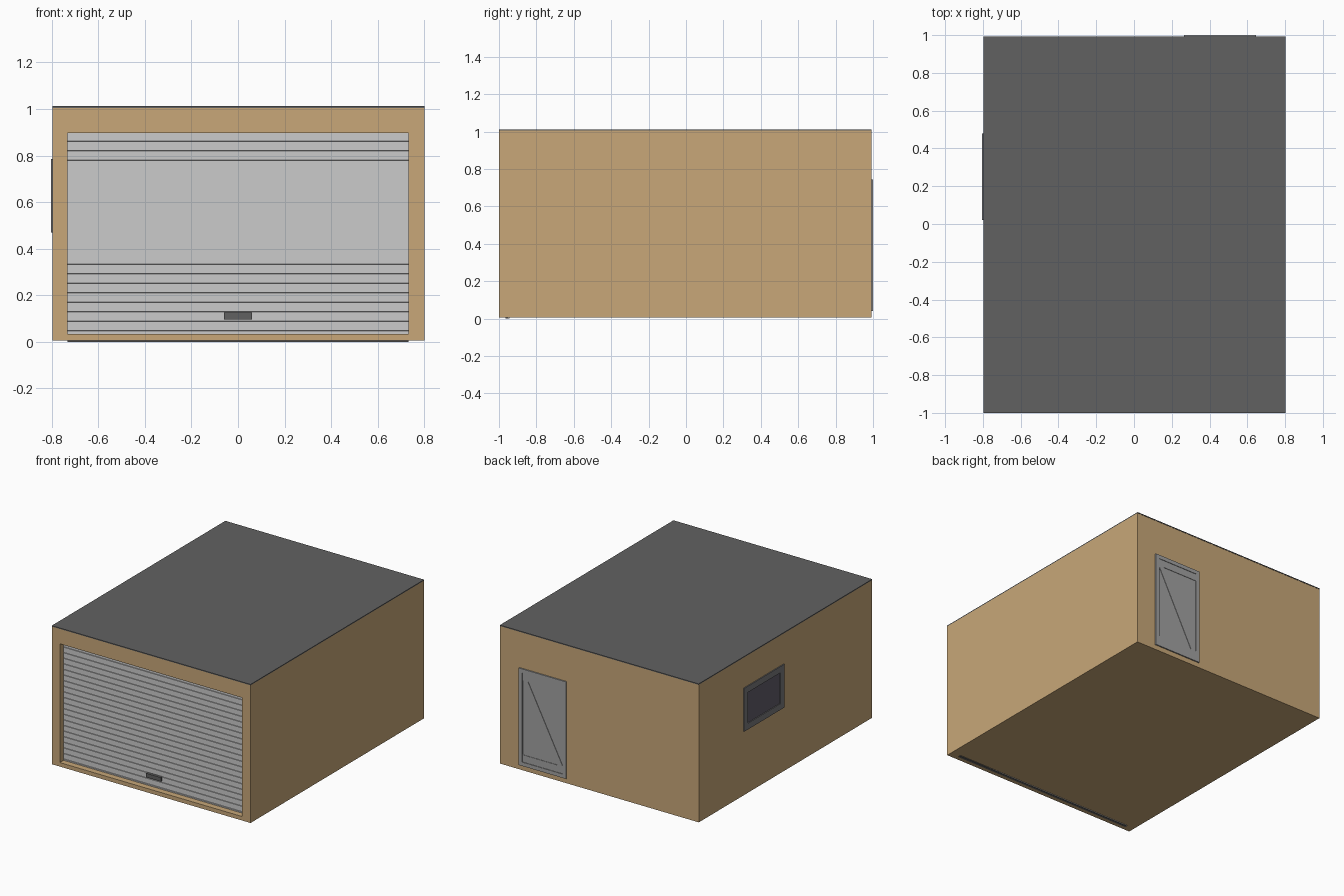
import bpy, bmesh
from mathutils import Vector

if "Cube" in bpy.data.objects:
    bpy.data.objects.remove(bpy.data.objects["Cube"])


def material(name, rgb):
    m = bpy.data.materials.new(name)
    m.diffuse_color = (*rgb, 1)
    m.use_nodes = True
    m.node_tree.nodes["Principled BSDF"].inputs["Base Color"].default_value = m.diffuse_color
    return m


TAN = material("tan_wall", (0.58, 0.39, 0.19))
DARK = material("dark_grey", (0.12, 0.12, 0.12))
MID = material("frame_grey", (0.19, 0.19, 0.20))
LIGHT = material("light_grey", (0.54, 0.54, 0.54))
STEEL = material("door_grey", (0.36, 0.36, 0.36))
GLASS = material("dark_glass", (0.12, 0.11, 0.14))


def prism(name, pts, vec, mat):
    """Extrude a planar polygon along vec."""
    bm = bmesh.new()
    face = bm.faces.new([bm.verts.new(p) for p in pts])
    new = bmesh.ops.extrude_face_region(bm, geom=[face])["geom"]
    bmesh.ops.translate(bm, vec=Vector(vec),
                        verts=[g for g in new if isinstance(g, bmesh.types.BMVert)])
    bmesh.ops.recalc_face_normals(bm, faces=bm.faces)
    me = bpy.data.meshes.new(name)
    bm.to_mesh(me)
    bm.free()
    me.materials.append(mat)
    ob = bpy.data.objects.new(name, me)
    bpy.context.collection.objects.link(ob)
    return ob


def box(name, x, y, z, mat):
    pts = [(x[0], y[0], z[0]), (x[1], y[0], z[0]), (x[1], y[1], z[0]), (x[0], y[1], z[0])]
    return prism(name, pts, (0, 0, z[1] - z[0]), mat)


def frame(name, at, u, v, w, d, mat):
    """Rectangular border of width w; at(u, v, depth) places it on a wall."""
    for part, a, b in (("bottom", u, (v[0], v[0] + w)), ("top", u, (v[1] - w, v[1])),
                       ("side_a", (u[0], u[0] + w), (v[0] + w, v[1] - w)),
                       ("side_b", (u[1] - w, u[1]), (v[0] + w, v[1] - w))):
        box(f"{name}_{part}", *at(a, b, d), mat)


# Walls with the recessed garage opening cut into the front
walls = box("walls", (-0.797, 0.801), (-1, 0.991), (0.005, 1.005), TAN)
cutter = box("opening_cutter", (-0.732, 0.732), (-1.1, -0.948), (0.034, 0.897), TAN)
cutter.hide_render = True
mod = walls.modifiers.new("opening", "BOOLEAN")
mod.operation = "DIFFERENCE"
mod.object = cutter
bpy.context.view_layer.objects.active = walls
bpy.ops.object.modifier_apply(modifier="opening")
bpy.data.objects.remove(cutter)

# Flat roof sheet
box("roof", (-0.797, 0.801), (-1, 0.993), (1.005, 1.012), DARK)

# Roller shutter: one slatted profile swept across the opening
pitch, front, groove, back = 0.0407, -0.957, -0.951, -0.945
profile = [(back, 0.0)]
for i in range(22):
    z = 0.0015 + i * pitch
    profile += [(groove, z), (groove, z + 0.005), (front, z + 0.006), (front, z + pitch)]
profile.append((back, profile[-1][1]))
profile[0] = (back, 0.0015)
prism("roller_shutter", [(-0.732, y, z) for y, z in profile], (1.464, 0, 0), LIGHT)
box("shutter_bottom_edge", (-0.732, 0.732), (-0.965, -0.945), (0, 0.012), DARK)
box("shutter_handle", (-0.06, 0.06), (-0.97, -0.95), (0.096, 0.125), DARK)

# Side window on the left wall
on_left = lambda u, v, d: ((-0.797 - d, -0.79), u, v)
frame("window_frame", on_left, (0.02, 0.48), (0.47, 0.785), 0.045, 0.007, MID)
box("window_glass", *on_left((0.06, 0.44), (0.51, 0.745), 0.001), GLASS)

# Back door: frame, panel, rails and diagonal brace
on_back = lambda u, v, d: (u, (0.985, 0.991 + d), v)
frame("door_frame", on_back, (0.265, 0.645), (0.04, 0.745), 0.028, 0.009, STEEL)
box("door_panel", *on_back((0.29, 0.62), (0.065, 0.72), 0.002), STEEL)
for label, z in (("top", 0.665), ("bottom", 0.068)):
    box(f"door_{label}_rail", *on_back((0.293, 0.617), (z, z + 0.052), 0.005), STEEL)
brace = [(0.617, 0.665), (0.575, 0.665), (0.293, 0.12), (0.335, 0.12)]
prism("door_diagonal_brace", [(x, 0.985, z) for x, z in brace], (0, 0.011, 0), STEEL)
